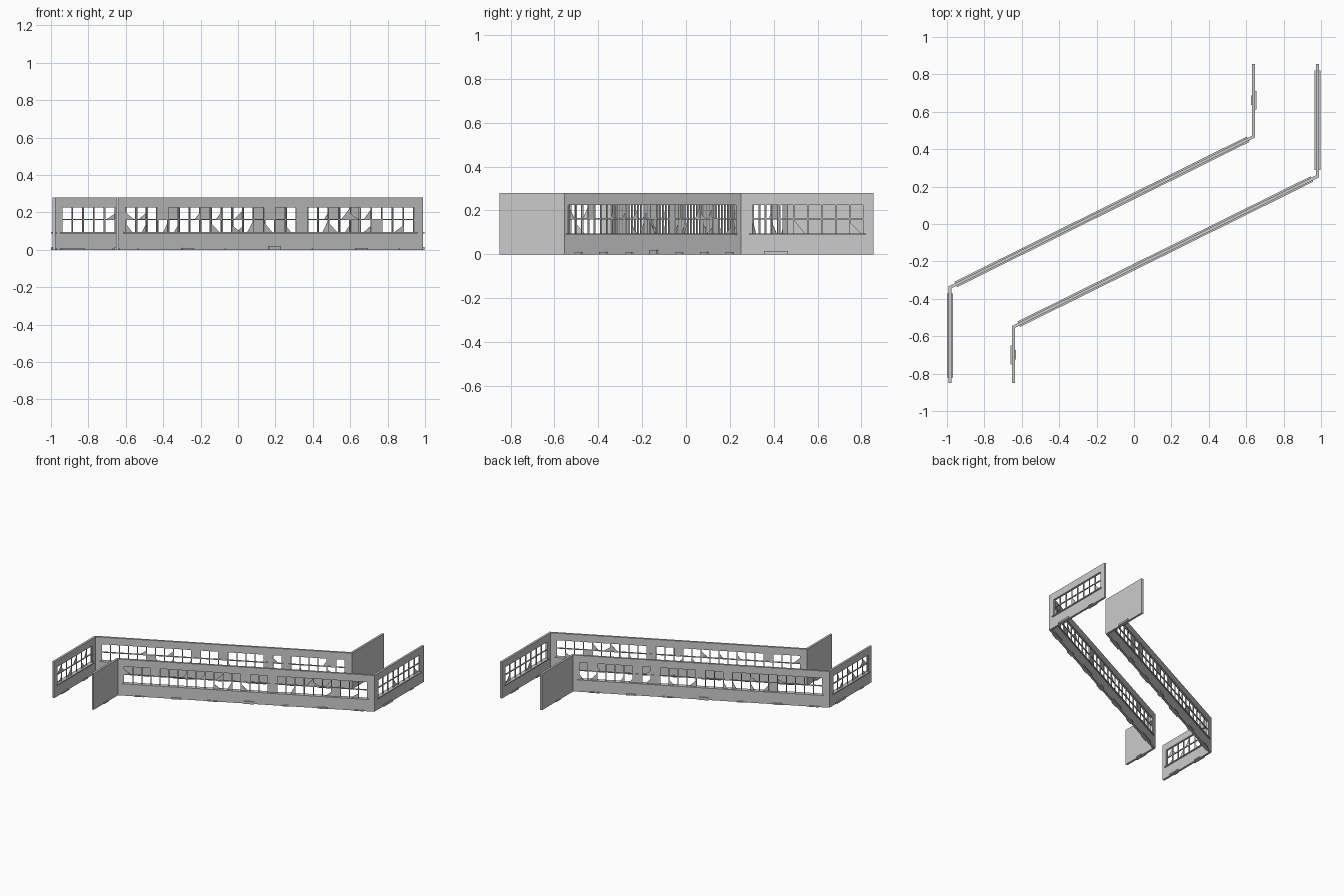
import bpy, bmesh, math, random
from mathutils import Vector, Matrix

random.seed(4)
if "Cube" in bpy.data.objects:
    bpy.data.objects.remove(bpy.data.objects["Cube"])

grey = bpy.data.materials.new("concrete_grey")
grey.use_nodes = True
colour = (0.6, 0.6, 0.6, 1)
grey.diffuse_color = colour
grey.node_tree.nodes["Principled BSDF"].inputs["Base Color"].default_value = colour

HEIGHT, HALF = 0.28, 0.008
SILL, HEAD, RAIL = 0.092, 0.225, 0.162
PANE = 0.063


def finish(bm, name, frame):
    bmesh.ops.recalc_face_normals(bm, faces=bm.faces)
    mesh = bpy.data.meshes.new(name)
    bm.to_mesh(mesh)
    bm.free()
    mesh.materials.append(grey)
    obj = bpy.data.objects.new(name, mesh)
    obj.matrix_world = frame
    bpy.context.collection.objects.link(obj)


def box(bm, s0, s1, half, z0, z1, t=0):
    size = Matrix.Diagonal((s1 - s0, 2 * half, z1 - z0, 1))
    place = Matrix.Translation(((s0 + s1) / 2, t, (z0 + z1) / 2))
    bmesh.ops.create_cube(bm, size=1, matrix=place @ size)


def wall(name, frame, length, k0, k1, opening):
    """Slab with mitred ends and an optional long window opening."""
    bm = bmesh.new()
    rings = []
    for t in (-HALF, HALF):
        a, b = k0 * t, length - k1 * t
        outer = [bm.verts.new((s, t, z)) for s, z in
                 ((a, 0), (b, 0), (b, HEIGHT), (a, HEIGHT))]
        inner = []
        if opening:
            o0, o1 = opening
            inner = [bm.verts.new((s, t, z)) for s, z in
                     ((o0, SILL), (o1, SILL), (o1, HEAD), (o0, HEAD))]
        rings.append((outer, inner))
    (out_a, in_a), (out_b, in_b) = rings
    pairs = [(out_a, out_b)]
    if opening:
        pairs += [(out_a, in_a), (out_b, in_b), (in_a, in_b)]
    else:
        bm.faces.new(out_a)
        bm.faces.new(out_b)
    for p, q in pairs:
        for i in range(4):
            j = (i + 1) % 4
            bm.faces.new((p[i], p[j], q[j], q[i]))
    finish(bm, name, frame)


def windows(name, frame, s0, s1):
    # Projecting sill
    bm = bmesh.new()
    box(bm, s0 - 0.012, s1 + 0.012, 0.016, SILL - 0.005, SILL + 0.003)
    finish(bm, name + "_sill", frame)
    # Glazing bars
    bm = bmesh.new()
    count = round((s1 - s0) / PANE)
    step = (s1 - s0) / count
    box(bm, s0, s1, 0.004, RAIL - 0.003, RAIL + 0.003)
    for i in range(count + 1):
        s = s0 + i * step
        box(bm, s - 0.003, s + 0.003, 0.004, SILL, HEAD)
    finish(bm, name + "_glazing_bars", frame)
    # Whole and broken panes
    bm = bmesh.new()
    for i in range(count):
        for z0, z1 in ((SILL, RAIL), (RAIL, HEAD)):
            a, b = s0 + i * step, s0 + (i + 1) * step
            roll = random.random()
            if roll < 0.06:
                box(bm, a, b, 0.001, z0, z1)
            elif roll < 0.30:
                if random.random() < 0.5:
                    a, b = b, a
                tip = a + (b - a) * random.uniform(0.4, 0.9)
                top = z0 + (z1 - z0) * random.uniform(0.5, 1)
                corners = ((a, z0), (tip, z0), (a, top))
                tri = bm.faces.new([bm.verts.new((s, -0.001, z)) for s, z in corners])
                ext = bmesh.ops.extrude_face_region(bm, geom=[tri])["geom"]
                bmesh.ops.translate(bm, vec=(0, 0.002, 0),
                                    verts=[v for v in ext if isinstance(v, bmesh.types.BMVert)])
    finish(bm, name + "_broken_glass", frame)


def rubble(name, frame, spots):
    """Low slabs along the wall foot, given as centre, width and height."""
    bm = bmesh.new()
    for i, (s, w, h) in enumerate(spots):
        side = 1 if i % 2 else -1
        box(bm, s - w / 2, s + w / 2, 0.007, 0, h, side * 0.009)
        box(bm, s - w / 4, s + w / 4, 0.005, 0, h * 0.7, -side * 0.009)
    finish(bm, name + "_base_slabs", frame)


def run(name, points, ends):
    pts = [Vector((x, y, 0)) for x, y in points]
    dirs = [(q - p).normalized() for p, q in zip(pts, pts[1:])]
    turns = [0] + [math.tan(math.atan2(a.cross(b).z, a.dot(b)) / 2)
                   for a, b in zip(dirs, dirs[1:])] + [0]
    for i, part in enumerate(("window_wing", "long_wall", "plain_wing")):
        d = dirs[i]
        length = (pts[i + 1] - pts[i]).length
        frame = Matrix.Translation(pts[i]) @ Matrix.Rotation(math.atan2(d.y, d.x), 4, 'Z')
        label = name + "_" + part
        opening = ends[i] and (ends[i][0], length - ends[i][1])
        wall(label, frame, length, turns[i], turns[i + 1], opening)
        if opening:
            windows(label, frame, *opening)
        if part == "long_wall":
            spots = [(length * (j + 0.4) / 7, 0.07 + 0.07 * ((j + 1) % 2),
                      0.02 if j == 3 else 0.011) for j in range(7)]
        elif part == "window_wing":
            spots = [(length * 0.25, 0.09, 0.01), (length * 0.74, 0.11, 0.014)]
        else:
            spots = [(length * 0.5, 0.1, 0.014)]
        rubble(label, frame, spots)


run("back", [(-0.983, -0.85), (-0.983, -0.338), (0.64, 0.468), (0.64, 0.855)],
    [(0.04, 0.045), (0.045, 0.045), None])
run("front", [(0.981, 0.855), (0.981, 0.255), (-0.645, -0.55), (-0.645, -0.85)],
    [(0.045, 0.045), (0.045, 0.045), None])
